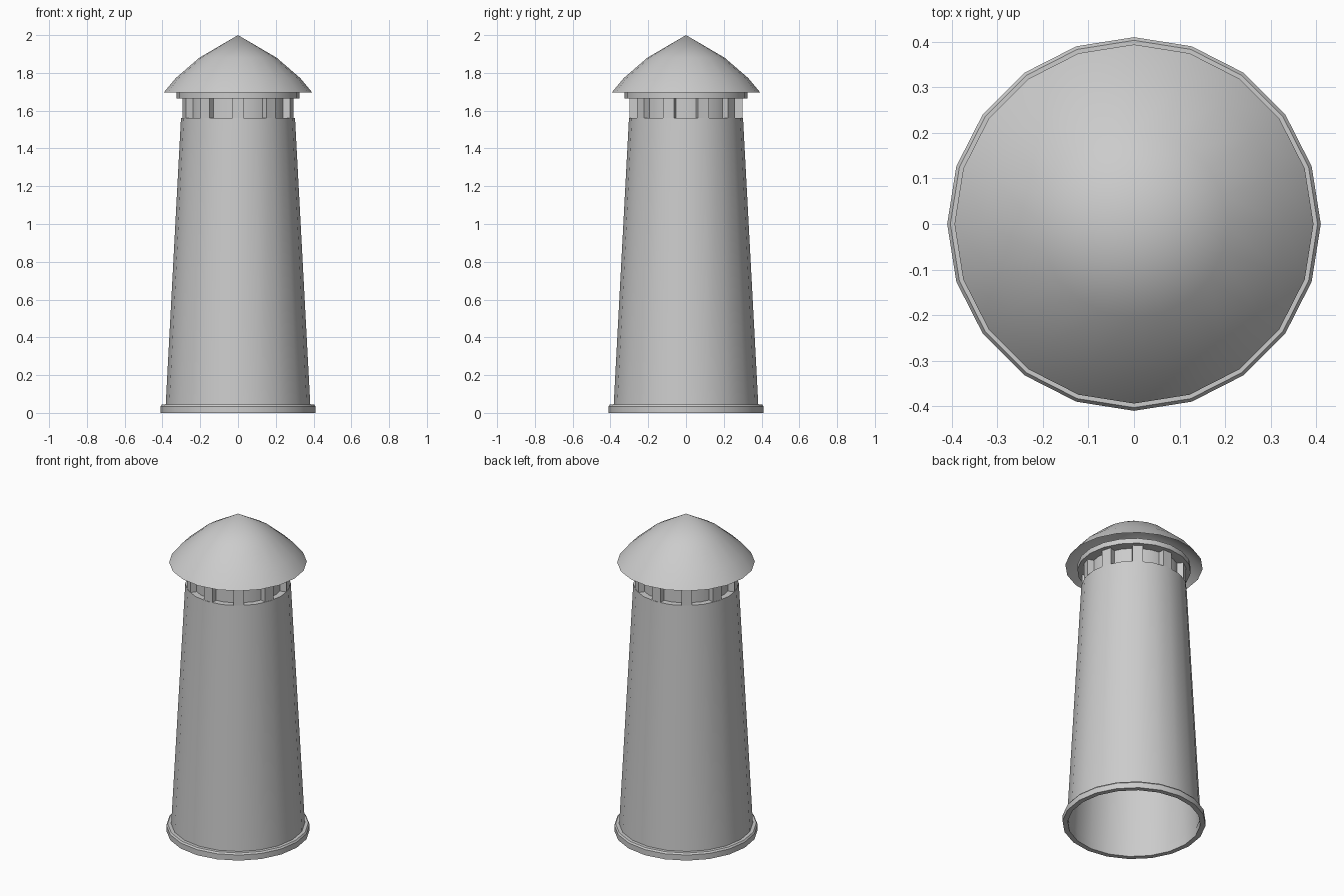
import bpy, bmesh, math
from mathutils import Matrix

if "Cube" in bpy.data.objects:
    bpy.data.objects.remove(bpy.data.objects["Cube"])

SIDES = 20

def finish(name, bm, smooth=True):
    bmesh.ops.recalc_face_normals(bm, faces=bm.faces)
    me = bpy.data.meshes.new(name)
    bm.to_mesh(me)
    bm.free()
    ob = bpy.data.objects.new(name, me)
    bpy.context.collection.objects.link(ob)
    if smooth:
        bpy.ops.object.select_all(action='DESELECT')
        ob.select_set(True)
        bpy.context.view_layer.objects.active = ob
        bpy.ops.object.shade_smooth_by_angle(angle=math.radians(32))
    return ob

def lathe(name, profile, closed=False):
    """Spin an (r, z) profile around z into a 20-sided surface."""
    bm = bmesh.new()
    rings = []
    for r, z in profile:
        rings.append([bm.verts.new((r * math.cos(2 * math.pi * i / SIDES),
                                    r * math.sin(2 * math.pi * i / SIDES), z))
                      for i in range(SIDES)])
    pairs = list(zip(rings, rings[1:]))
    if closed:
        pairs.append((rings[-1], rings[0]))
    for a, b in pairs:
        for i in range(SIDES):
            j = (i + 1) % SIDES
            bm.faces.new((a[i], a[j], b[j], b[i]))
    bmesh.ops.remove_doubles(bm, verts=bm.verts, dist=1e-5)
    return finish(name, bm)

# Foot ring, open in the middle
lathe("base_ring", [(0.38, 0), (0.41, 0), (0.41, 0.035), (0.403, 0.045), (0.38, 0.045)], closed=True)

# Tapered hollow tower with a ledge and a recessed window band
lathe("tower_wall", [(0.384, 0.02), (0.302, 1.56), (0.265, 1.56), (0.265, 1.67)])

# Ten small pillars between the windows
bm = bmesh.new()
for k in range(10):
    m = (Matrix.Rotation(math.radians(-90 + 36 * k), 4, 'Z')
         @ Matrix.Translation((0.277, 0, 1.613))
         @ Matrix.Diagonal((0.042, 0.06, 0.108, 1)))
    bmesh.ops.create_cube(bm, size=1, matrix=m)
finish("window_pillars", bm, smooth=False)

# Ring under the eaves
lathe("eave_ring", [(0.262, 1.665), (0.325, 1.665), (0.325, 1.697), (0.262, 1.697)], closed=True)

# Bell-shaped roof shell, open underneath
lathe("roof", [(0.394, 1.695), (0.33, 1.772), (0.205, 1.88), (0, 2.0)])
